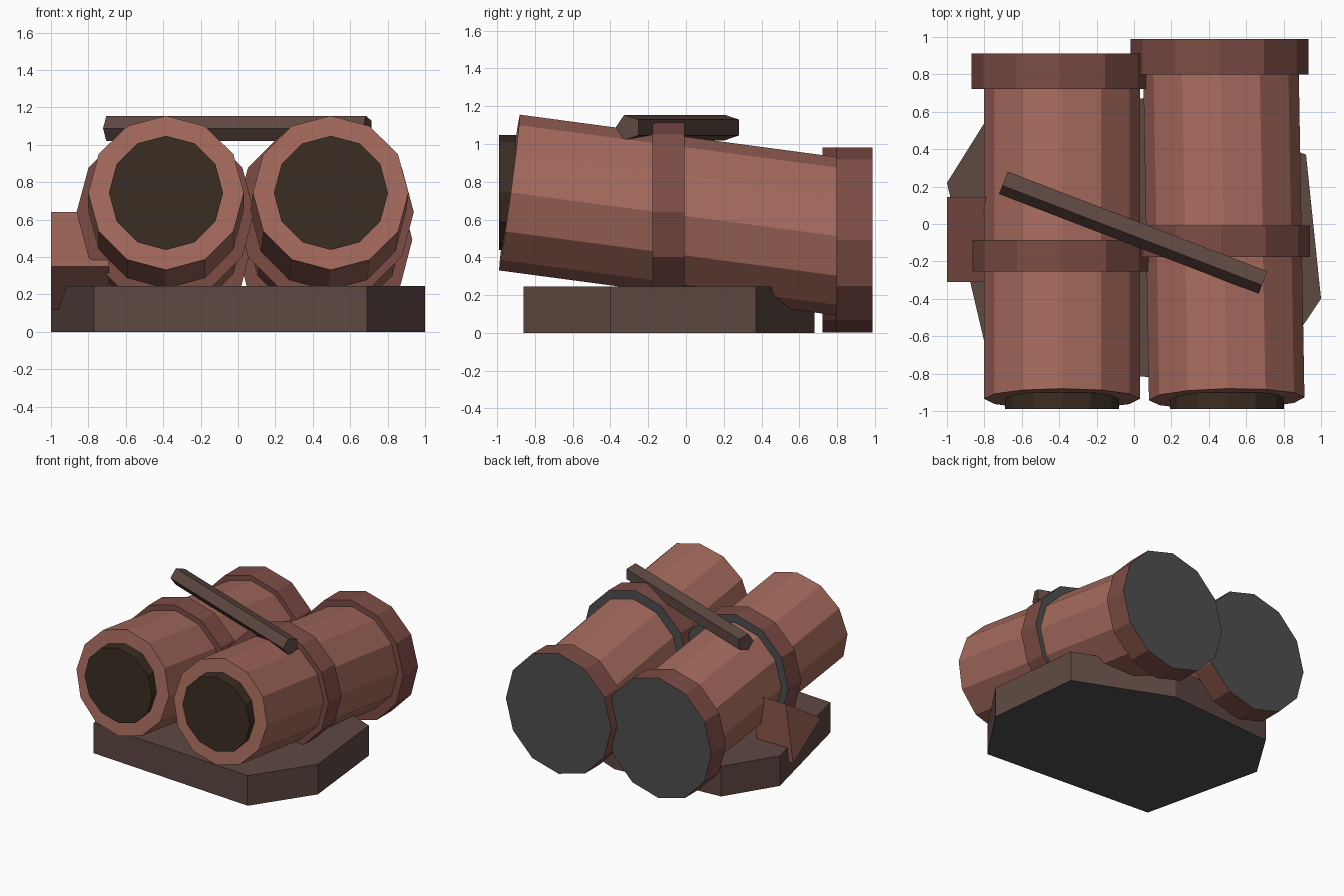
import bpy, bmesh, math
from mathutils import Vector

if "Cube" in bpy.data.objects:
    bpy.data.objects.remove(bpy.data.objects["Cube"])


def material(name, hexcol):
    srgb = [int(hexcol[i:i + 2], 16) / 255 for i in (0, 2, 4)]
    lin = [c / 12.92 if c <= 0.04045 else ((c + 0.055) / 1.055) ** 2.4 for c in srgb]
    m = bpy.data.materials.new(name)
    m.diffuse_color = (*lin, 1)
    m.use_nodes = True
    m.node_tree.nodes["Principled BSDF"].inputs["Base Color"].default_value = m.diffuse_color
    return m


RUST = material("rust_red", "A4695C")
BAND = material("dark_rust", "7D4C45")
BASE = material("brown", "5E4841")
MOUTH = material("dark_brown", "3B2D23")
GREY = material("grey", "4F4F4F")


def extrude(name, ring, vec, mat, loc=(0, 0, 0), rot=(0, 0, 0), grey_dir=None):
    """Solid from a flat outline; faces pointing along grey_dir turn grey."""
    bm = bmesh.new()
    vec = Vector(vec)
    a = [bm.verts.new(p) for p in ring]
    b = [bm.verts.new(Vector(p) + vec) for p in ring]
    bm.faces.new(a)
    bm.faces.new(b[::-1])
    n = len(a)
    for i in range(n):
        j = (i + 1) % n
        bm.faces.new((a[j], a[i], b[i], b[j]))
    bmesh.ops.recalc_face_normals(bm, faces=bm.faces)
    if grey_dir:
        for f in bm.faces:
            f.material_index = int(f.normal.dot(Vector(grey_dir)) > 0.9)
    me = bpy.data.meshes.new(name)
    bm.to_mesh(me)
    bm.free()
    me.materials.append(mat)
    if grey_dir:
        me.materials.append(GREY)
    ob = bpy.data.objects.new(name, me)
    ob.location = loc
    ob.rotation_euler = [math.radians(r) for r in rot]
    bpy.context.collection.objects.link(ob)
    return ob


def drum(name, sides, rx, rz, length, mat, loc, rot=(0, 0, 0), grey_dir=None):
    """Low-sided cylinder lying along local y, centred on loc."""
    ring = [(rx * math.cos(2 * math.pi * i / sides), -length / 2,
             rz * math.sin(2 * math.pi * i / sides)) for i in range(sides)]
    return extrude(name, ring, (0, length, 0), mat, loc, rot, grey_dir)


# base slab with an irregular outline
outline = [(-1, .22), (-.77, -.76), (.69, -.86), (1, -.4), (.92, .37), (.17, .68), (-.75, .62)]
extrude("base_slab", [(x, y, 0) for x, y in outline], (0, 0, .245), BASE, grey_dir=(0, 0, -1))

# two tilted barrels: barrel x, yaw, mouth x, mid band (x, y), rear band (x, y)
BACK = (0, 1, 0)
for side, bx, yaw, mx, mid, rear in (
        ("left", -.385, 0, -.385, (-.388, -.17), (-.393, .8175)),
        ("right", .48, 1, .497, (.465, -.0925), (.457, .893))):
    drum(side + "_barrel", 12, .416, .416, 1.8, RUST, (bx, -.043, .624), (-7.6, 0, yaw), BACK)
    drum(side + "_mouth", 12, .305, .305, .09, MOUTH, (mx, -.945, .743))
    drum(side + "_middle_band", 12, .475, .475, .17, BAND, (mid[0], mid[1], .64), grey_dir=BACK)
    drum(side + "_rear_band", 12, .475, .49, .19, BAND, (rear[0], rear[1], .4925), grey_dir=BACK)

# three-sided block on the left side
extrude("side_block", [(-1, -.31, .35), (-1, .145, .64), (-1, .05, .12)], (.31, 0, 0), RUST)

# five-sided bar lying across the top
drum("top_bar", 5, .071, .071, 1.487, BASE, (-.002, -.04, 1.0875), (0, 0, -111))
